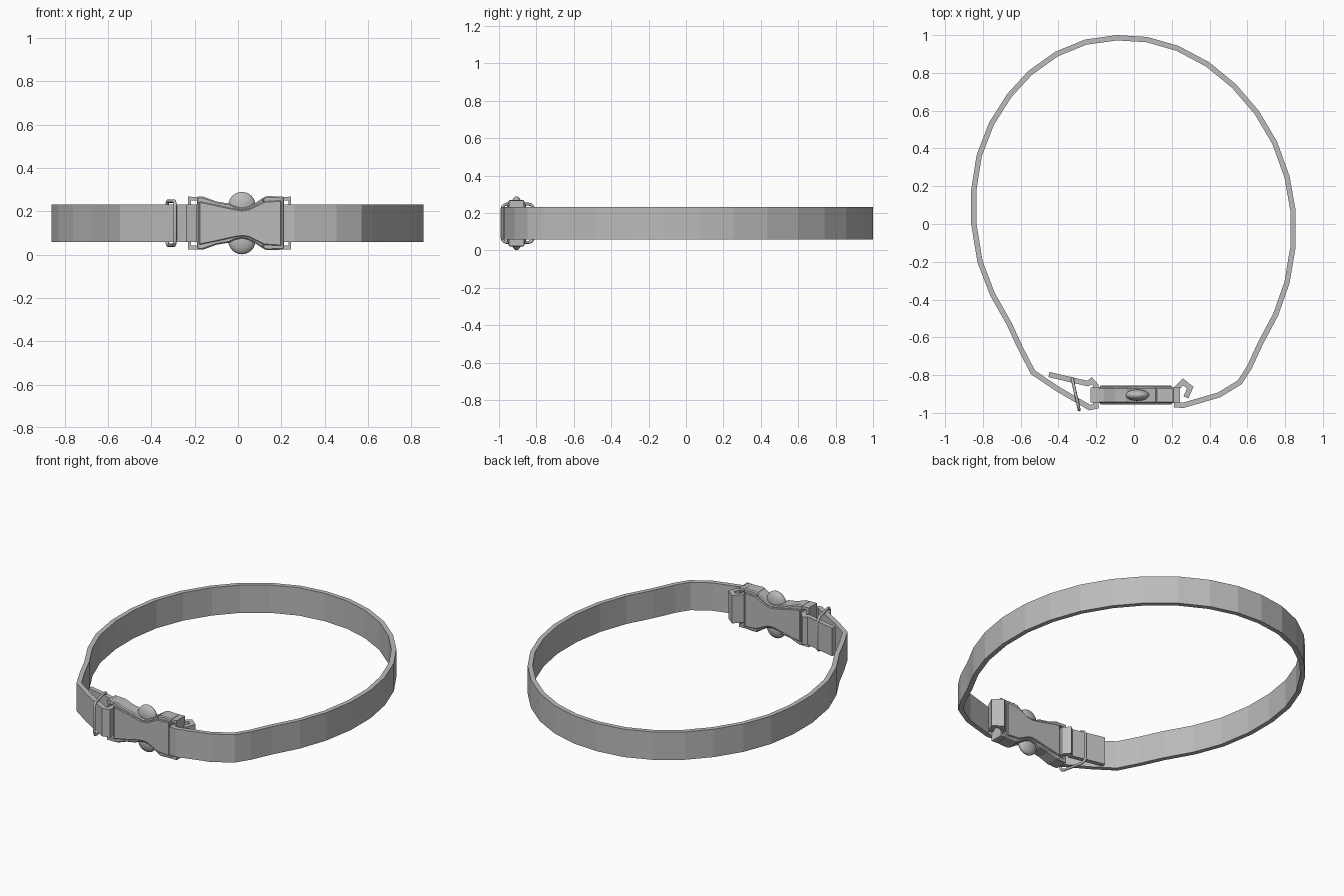
import bpy, bmesh, math
from mathutils import Vector

cube = bpy.data.objects.get("Cube")
if cube:
    bpy.data.objects.remove(cube)

grey = bpy.data.materials.new("plain grey")
grey.use_nodes = True
GREY = (0.5, 0.5, 0.5, 1)
grey.diffuse_color = GREY
grey.node_tree.nodes["Principled BSDF"].inputs["Base Color"].default_value = GREY

MID_Z, MID_Y = 0.145, -0.906


def finish(name, bm):
    bmesh.ops.recalc_face_normals(bm, faces=bm.faces)
    mesh = bpy.data.meshes.new(name)
    bm.to_mesh(mesh)
    bm.free()
    mesh.materials.append(grey)
    obj = bpy.data.objects.new(name, mesh)
    bpy.context.collection.objects.link(obj)
    return obj


def ribbon(name, path, width, thick):
    """Upright band following a plan path, with mitred corners."""
    pts = [Vector(p) for p in path]
    bm = bmesh.new()
    rings = []
    for i, p in enumerate(pts):
        a = (p - pts[i - 1]).normalized() if i else None
        b = (pts[i + 1] - p).normalized() if i < len(pts) - 1 else None
        a, b = a or b, b or a
        t = (a + b).normalized()
        n = Vector((-t.y, t.x)) * thick / 2 / max(t.dot(a), 0.6)
        rings.append([bm.verts.new((*(p + n * s), MID_Z + z * width / 2))
                      for s, z in ((1, -1), (1, 1), (-1, 1), (-1, -1))])
    for r, q in zip(rings, rings[1:]):
        for k in range(4):
            bm.faces.new((r[k], r[k - 1], q[k - 1], q[k]))
    bm.faces.new(rings[0])
    bm.faces.new(rings[-1])
    return finish(name, bm)


def slab(name, top, depth, bevel=0.0):
    """Upright plate, symmetric about mid height, from its upper outline."""
    bm = bmesh.new()
    outline = [(x, h) for x, h in top] + [(x, -h) for x, h in reversed(top)]
    face = bm.faces.new([bm.verts.new((x, MID_Y - depth / 2, MID_Z + h)) for x, h in outline])
    ext = bmesh.ops.extrude_face_region(bm, geom=[face])
    moved = [v for v in ext["geom"] if isinstance(v, bmesh.types.BMVert)]
    bmesh.ops.translate(bm, verts=moved, vec=(0, depth, 0))
    obj = finish(name, bm)
    if bevel:
        mod = obj.modifiers.new("Soft edge", "BEVEL")
        mod.width, mod.segments = bevel, 1
    return obj


def box(name, x0, x1, z0, z1, depth):
    bm = bmesh.new()
    bmesh.ops.create_cube(bm, size=1)
    bmesh.ops.scale(bm, verts=bm.verts, vec=(x1 - x0, depth, z1 - z0))
    bmesh.ops.translate(bm, verts=bm.verts, vec=((x0 + x1) / 2, MID_Y, (z0 + z1) / 2))
    return finish(name, bm)


# Strap: loose tail, left slot, round the loop, right slot, curled end
strap_path = [
    (-0.45, -0.797), (-0.245, -0.845), (-0.225, -0.83), (-0.203, -0.855), (-0.203, -0.965), (-0.235, -0.972),
    (-0.41, -0.87), (-0.535, -0.785), (-0.6, -0.66), (-0.66, -0.53), (-0.75, -0.37), (-0.815, -0.2),
    (-0.848, 0), (-0.848, 0.18), (-0.82, 0.36), (-0.755, 0.53), (-0.66, 0.68), (-0.55, 0.8),
    (-0.41, 0.9), (-0.255, 0.963), (-0.09, 0.986), (0.07, 0.976), (0.23, 0.93), (0.39, 0.845),
    (0.53, 0.73), (0.65, 0.59), (0.745, 0.43), (0.81, 0.25), (0.842, 0.07), (0.842, -0.12),
    (0.81, -0.31), (0.75, -0.48), (0.67, -0.63), (0.61, -0.76), (0.56, -0.838), (0.45, -0.905),
    (0.26, -0.96), (0.225, -0.958), (0.225, -0.87), (0.26, -0.836), (0.298, -0.866), (0.275, -0.918)]
ribbon("strap", strap_path, 0.172, 0.028)

# Buckle halves with a waisted outline
slab("buckle_socket", [(-0.19, 0.122), (-0.16, 0.122), (-0.1, 0.1), (-0.04, 0.09), (-0.015, 0.077),
                       (0.02, 0.07), (0.05, 0.077), (0.075, 0.09), (0.12, 0.12)], 0.084, 0.006)
slab("buckle_plug", [(0.115, 0.12), (0.14, 0.125), (0.213, 0.122)], 0.084, 0.006)
slab("buckle_face_plates", [(-0.18, 0.1), (-0.1, 0.084), (-0.015, 0.065), (0.02, 0.06), (0.05, 0.065),
                            (0.12, 0.1), (0.2, 0.105)], 0.1, 0.004)

# Open strap frames at both ends: outer bar plus two short arms
for side, outer, bar, body in (("right", -0.231, -0.216, -0.185), ("left", 0.244, 0.234, 0.21)):
    box(side + "_frame_bar", min(outer, bar), max(outer, bar), 0.025, 0.267, 0.08)
    for label, s in (("upper", 1), ("lower", -1)):
        z0, z1 = sorted((MID_Z + s * 0.104, MID_Z + s * 0.121))
        box(f"{side}_{label}_frame_arm", min(outer, body), max(outer, body), z0, z1, 0.08)

# Domed release buttons
for label, s in (("upper", 1), ("lower", -1)):
    bm = bmesh.new()
    bmesh.ops.create_uvsphere(bm, u_segments=24, v_segments=12, radius=1)
    bmesh.ops.scale(bm, verts=bm.verts, vec=(0.063, 0.03, 0.063))
    bmesh.ops.translate(bm, verts=bm.verts, vec=(0.018, MID_Y, MID_Z + s * 0.081))
    for f in bm.faces:
        f.smooth = True
    finish(label + "_release_button", bm)

# Wire keeper loop, tilted around both strap layers
centre = Vector((-0.309, -0.9, MID_Z))
along = Vector((0.04, -0.18, 0)).normalized()
half_len, half_high, corner = 0.086, 0.102, 0.025
curve = bpy.data.curves.new("keeper_loop", "CURVE")
curve.dimensions = "3D"
curve.bevel_depth, curve.bevel_resolution = 0.008, 2
spline = curve.splines.new("POLY")
spline.points.add(15)
spline.use_cyclic_u = True
for i in range(16):
    quarter, step = divmod(i, 4)
    ang = math.radians(90 * quarter + 30 * step)
    su = 1 if quarter in (0, 3) else -1
    sv = 1 if quarter < 2 else -1
    u = su * (half_len - corner) + corner * math.cos(ang)
    v = sv * (half_high - corner) + corner * math.sin(ang)
    spline.points[i].co = (*(centre + along * u + Vector((0, 0, v))), 1)
curve.materials.append(grey)
loop = bpy.data.objects.new("keeper_loop", curve)
bpy.context.collection.objects.link(loop)
